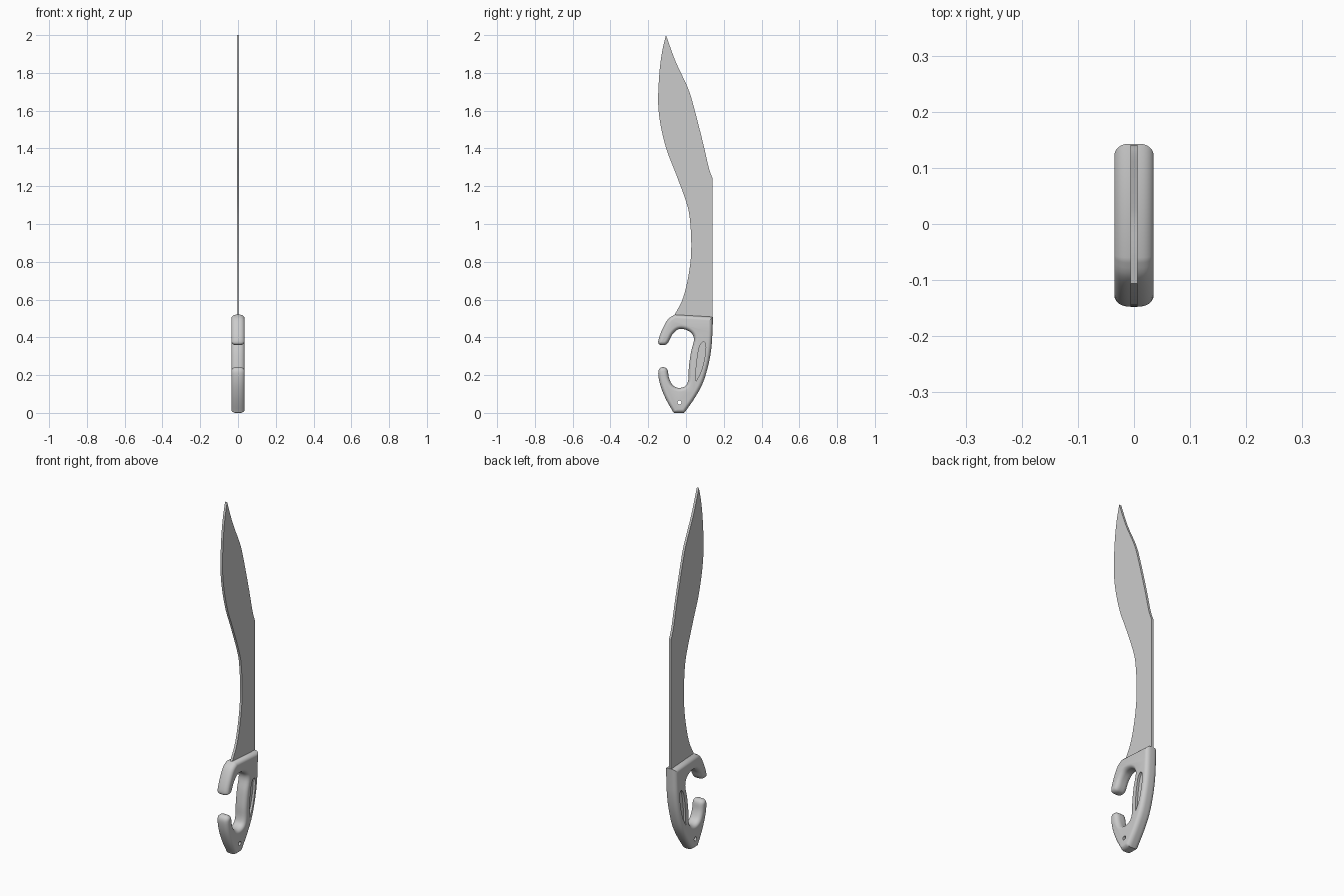
import bpy, bmesh, math
from mathutils import Vector

if "Cube" in bpy.data.objects:
    bpy.data.objects.remove(bpy.data.objects["Cube"], do_unlink=True)

steel = bpy.data.materials.new("grey steel")
steel.use_nodes = True
steel.diffuse_color = (0.6, 0.6, 0.6, 1)
steel.node_tree.nodes["Principled BSDF"].inputs["Base Color"].default_value = (0.6, 0.6, 0.6, 1)


def smooth_run(points, steps=4):
    """Catmull-Rom curve through an open run of (y, z) points."""
    p = [Vector(q) for q in points]
    p = [2 * p[0] - p[1]] + p + [2 * p[-1] - p[-2]]
    out = []
    for a, b, c, d in zip(p, p[1:], p[2:], p[3:]):
        for i in range(steps):
            t = i / steps
            out.append(0.5 * (2 * b + (c - a) * t + (2 * a - 5 * b + 4 * c - d) * t * t
                              + (3 * b - a - 3 * c + d) * t ** 3))
    return out + [p[-2]]


def inset(outline, dist):
    """Move a counter-clockwise outline inwards."""
    out = []
    for i, p in enumerate(outline):
        e1 = (p - outline[i - 1]).normalized()
        e2 = (outline[(i + 1) % len(outline)] - p).normalized()
        n1, n2 = Vector((-e1.y, e1.x)), Vector((-e2.y, e2.x))
        out.append(p + (n1 + n2) * dist / max(1 + n1.dot(n2), 0.5))
    return out


def slab(name, outline, layers):
    """Stack outline copies at (x, inset) layers into a closed solid."""
    area = sum(outline[i - 1].cross(p) for i, p in enumerate(outline))
    if area < 0:
        outline = outline[::-1]
    bm = bmesh.new()
    rings = [[bm.verts.new((x, q.x, q.y)) for q in (inset(outline, d) if d else outline)]
             for x, d in layers]
    n = len(outline)
    for lo, hi in zip(rings, rings[1:]):
        for i in range(n):
            j = (i + 1) % n
            bm.faces.new((lo[i], lo[j], hi[j], hi[i]))
    bm.faces.new(rings[0][::-1])
    bm.faces.new(rings[-1])
    bmesh.ops.recalc_face_normals(bm, faces=bm.faces)
    mesh = bpy.data.meshes.new(name)
    bm.to_mesh(mesh)
    bm.free()
    mesh.materials.append(steel)
    obj = bpy.data.objects.new(name, mesh)
    bpy.context.collection.objects.link(obj)
    return obj


def select(obj):
    bpy.ops.object.select_all(action='DESELECT')
    obj.select_set(True)
    bpy.context.view_layer.objects.active = obj


def cut(obj, cutter):
    mod = obj.modifiers.new("cut", 'BOOLEAN')
    mod.operation, mod.object, mod.solver = 'DIFFERENCE', cutter, 'EXACT'
    select(obj)
    bpy.ops.object.modifier_apply(modifier=mod.name)
    bpy.data.objects.remove(cutter, do_unlink=True)


# Blade: curved cutting edge, angled spine, straight lower back
edge = smooth_run([(-0.06, 0.52), (-0.015, 0.61), (0.018, 0.755), (0.028, 0.885), (0.02, 1.03),
                   (0.0, 1.12), (-0.055, 1.27), (-0.1, 1.385), (-0.13, 1.5), (-0.145, 1.6),
                   (-0.147, 1.69), (-0.139, 1.82), (-0.125, 1.92), (-0.106, 2.0)])
spine = smooth_run([(-0.106, 2.0), (-0.055, 1.86), (0.008, 1.725), (0.04, 1.625),
                    (0.09, 1.43), (0.12, 1.3), (0.141, 1.24)])
base = [Vector(q) for q in [(0.141, 0.5), (0.12, 0.48), (-0.04, 0.48)]]
blade = slab("blade", edge + spine[1:] + base, [(-0.0065, 0), (0.0065, 0)])

# Handle: back grip with an upper and a lower hook
outer = smooth_run([(0.143, 0.508), (0.14, 0.43), (0.135, 0.35), (0.12, 0.26), (0.09, 0.16),
                    (0.047, 0.08), (-0.003, 0.008)])
lower_hook = smooth_run([(-0.01, 0.0), (-0.06, 0.0), (-0.072, 0.012), (-0.11, 0.08), (-0.137, 0.15),
                         (-0.147, 0.21), (-0.138, 0.236), (-0.117, 0.242), (-0.098, 0.228),
                         (-0.09, 0.185), (-0.07, 0.146), (-0.037, 0.132), (-0.002, 0.143),
                         (0.012, 0.175), (0.015, 0.24), (0.026, 0.32), (0.042, 0.385),
                         (0.031, 0.42), (-0.003, 0.441), (-0.042, 0.442), (-0.072, 0.415),
                         (-0.093, 0.375), (-0.11, 0.36), (-0.138, 0.361), (-0.147, 0.38),
                         (-0.128, 0.437), (-0.096, 0.495), (-0.06, 0.52)])
HALF, ROUND_X, ROUND_IN = 0.035, 0.025, 0.02
side = []
for i in range(7):
    a = math.radians(90 - 15 * i)
    side.append((HALF - ROUND_X + ROUND_X * math.sin(a), ROUND_IN * (1 - math.cos(a))))
layers = [(-x, d) for x, d in side] + side[::-1]
handle = slab("handle", outer + lower_hook, layers)

# Lanyard hole near the pommel
ring = [Vector((-0.034 + 0.011 * math.cos(t * math.tau / 20), 0.055 + 0.011 * math.sin(t * math.tau / 20)))
        for t in range(20)]
cut(handle, slab("hole_cutter", ring, [(-0.1, 0), (0.1, 0)]))

# Leaf-shaped recess on each side of the grip
leaf = smooth_run([(0.052, 0.165), (0.055, 0.25), (0.07, 0.345), (0.09, 0.375),
                   (0.104, 0.36), (0.1, 0.3), (0.08, 0.22), (0.052, 0.165)])[:-1]
for s in (-1, 1):
    cut(handle, slab("recess_cutter", leaf, [(s * 0.022, 0), (s * 0.1, 0)]))

for obj in (blade, handle):
    select(obj)
    bpy.ops.object.shade_smooth_by_angle(angle=math.radians(35))
